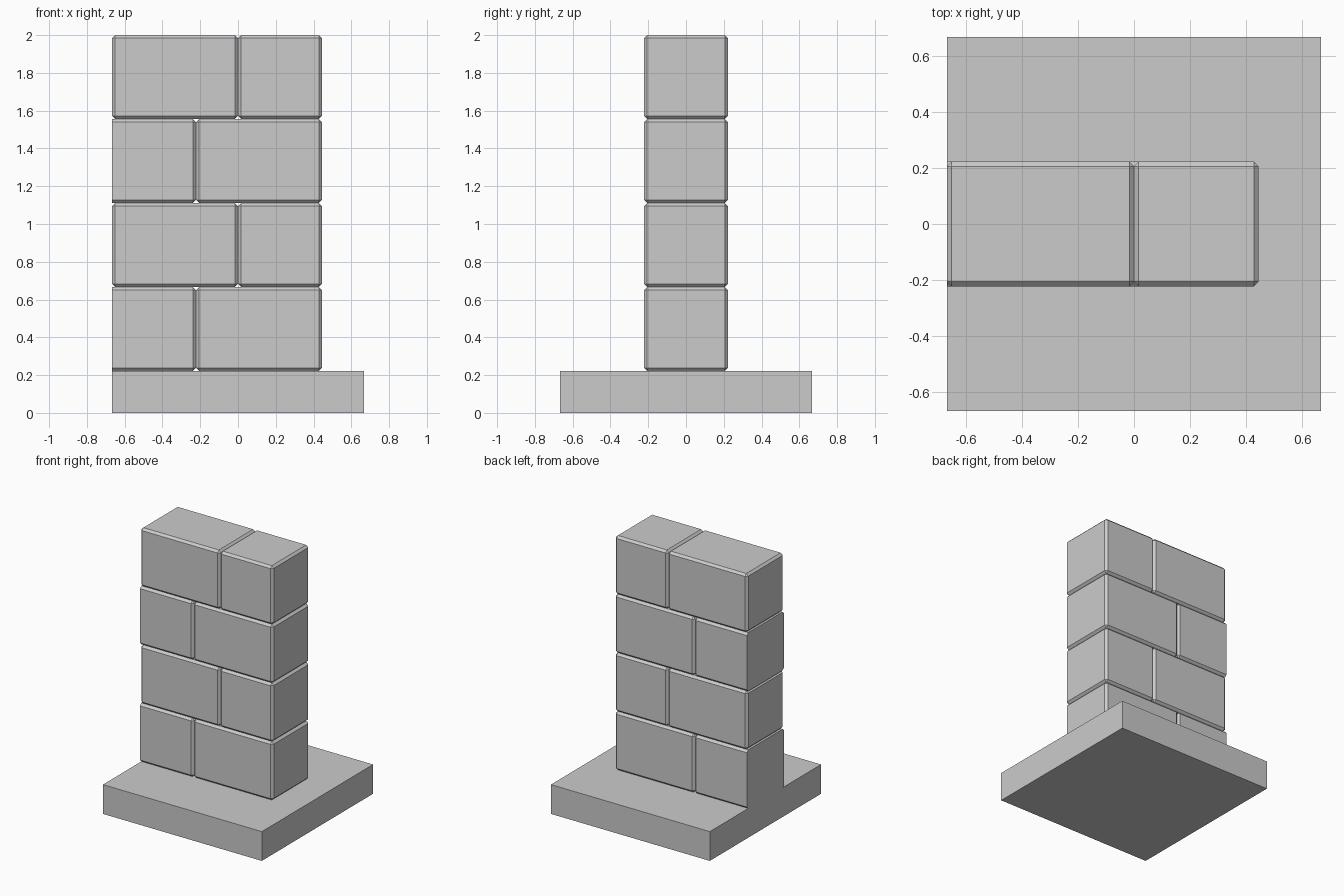
import bpy
import bmesh

cube = bpy.data.objects.get("Cube")
if cube:
    bpy.data.objects.remove(cube, do_unlink=True)

U = 2 / 9            # building unit: plinth height, half a course
CHAMFER = 0.0165
LEFT_END, RIGHT_END = -3 * U, 2 * U

stone = bpy.data.materials.new("grey stone")
stone.use_nodes = True
stone.diffuse_color = (0.6, 0.6, 0.6, 1)
stone.node_tree.nodes["Principled BSDF"].inputs["Base Color"].default_value = stone.diffuse_color


def block(name, low, high, chamfer=0, cut_end=False):
    """Box between two corners; a cut end keeps its -x face sharp."""
    bm = bmesh.new()
    bmesh.ops.create_cube(bm, size=1)
    for v in bm.verts:
        v.co = [l + (c + 0.5) * (h - l) for l, h, c in zip(low, high, v.co)]
    if chamfer:
        edges = [e for e in bm.edges
                 if not (cut_end and all(v.co.x < low[0] + chamfer for v in e.verts))]
        bmesh.ops.bevel(bm, geom=edges, offset=chamfer, segments=1,
                        affect='EDGES', clamp_overlap=True)
    bmesh.ops.recalc_face_normals(bm, faces=bm.faces)
    mesh = bpy.data.meshes.new(name)
    bm.to_mesh(mesh)
    bm.free()
    mesh.materials.append(stone)
    obj = bpy.data.objects.new(name, mesh)
    bpy.context.collection.objects.link(obj)
    return obj


# Square plinth
block("plinth", (-3 * U, -3 * U, 0), (3 * U, 3 * U, U))

# Four staggered courses; every other one starts with a sawn brick
for row in range(4):
    sawn = row % 2 == 0
    joint = -U if sawn else 0
    z = U + row * 2 * U
    block(f"left_brick_{row + 1}", (LEFT_END, -U, z), (joint, U, z + 2 * U), CHAMFER, sawn)
    block(f"right_brick_{row + 1}", (joint, -U, z), (RIGHT_END, U, z + 2 * U), CHAMFER)
